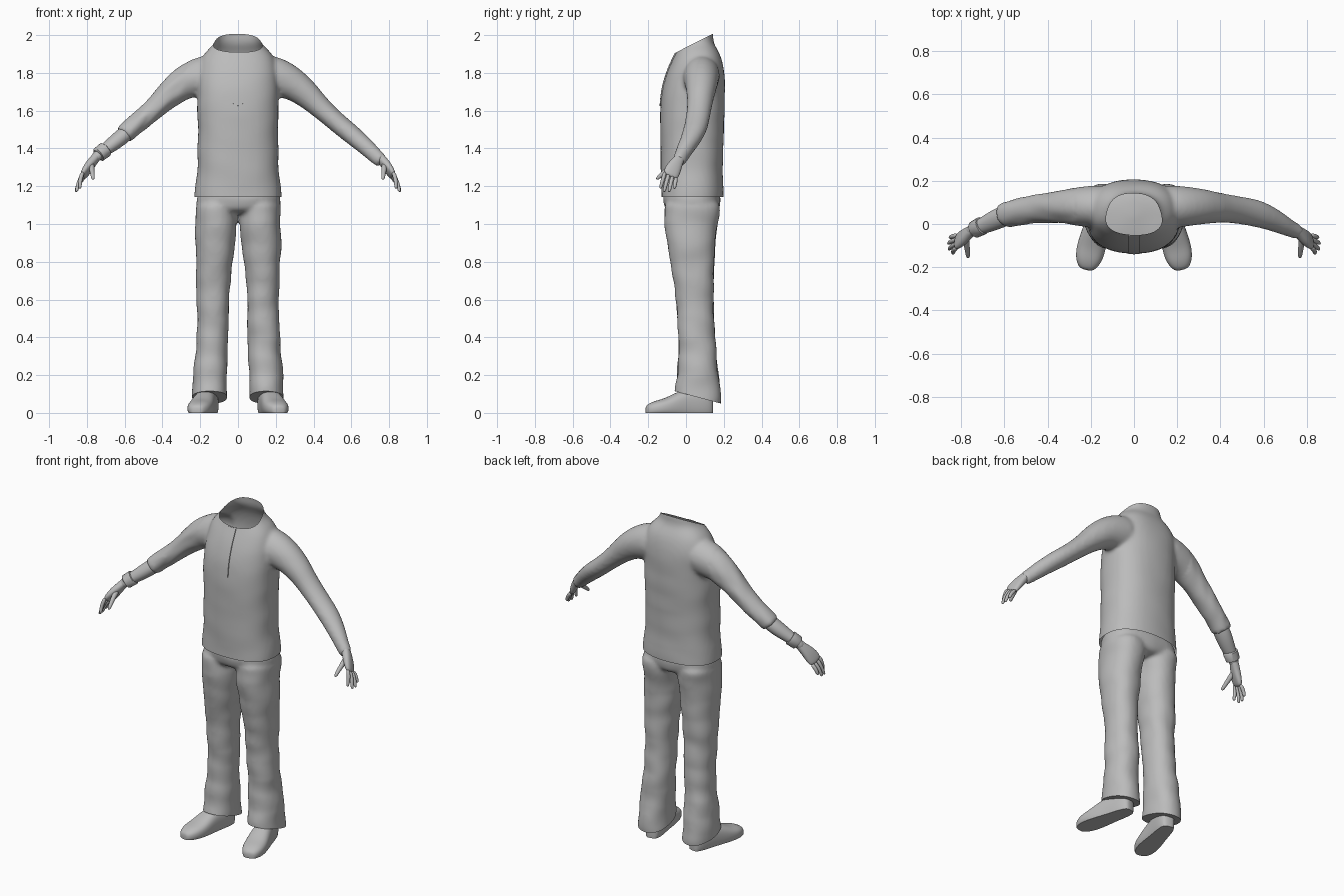
import bpy, bmesh, math
from mathutils import Vector, noise

if "Cube" in bpy.data.objects:
    bpy.data.objects.remove(bpy.data.objects["Cube"])

grey = bpy.data.materials.new("plain_grey")
grey.use_nodes = True
GREY = (0.5, 0.5, 0.5, 1)
grey.diffuse_color = GREY
grey.node_tree.nodes["Principled BSDF"].inputs["Base Color"].default_value = GREY


def finish(name, bm):
    bmesh.ops.recalc_face_normals(bm, faces=bm.faces)
    mesh = bpy.data.meshes.new(name)
    bm.to_mesh(mesh)
    bm.free()
    mesh.materials.append(grey)
    mesh.polygons.foreach_set("use_smooth", [True] * len(mesh.polygons))
    obj = bpy.data.objects.new(name, mesh)
    bpy.context.collection.objects.link(obj)
    return obj


def loft(bm, rings, power=2.0, sides=20):
    """Skin a closed tube through (centre, u axis, v axis) rings."""
    loops = []
    for c, u, v in rings:
        loop = []
        for i in range(sides):
            a = math.tau * i / sides
            x, y = math.cos(a), math.sin(a)
            x = math.copysign(abs(x) ** (2 / power), x)
            y = math.copysign(abs(y) ** (2 / power), y)
            loop.append(bm.verts.new(c + u * x + v * y))
        loops.append(loop)
    for a, b in zip(loops, loops[1:]):
        for i in range(sides):
            j = (i + 1) % sides
            bm.faces.new((a[i], a[j], b[j], b[i]))
    bm.faces.new(loops[0][::-1])
    bm.faces.new(loops[-1])


def stack(bm, sections, power, side=1):
    """Upright loft from (z, x, y, half width, half depth)."""
    loft(bm, [(Vector((side * x, y, z)), Vector((rx, 0, 0)), Vector((0, ry, 0)))
              for z, x, y, rx, ry in sections], power)


def limb(bm, points, mirror=1, across=None, sides=20, power=2.0):
    """Loft along a path of (x, y, z, half width, half thickness)."""
    centres = [Vector((p[0] * mirror, p[1], p[2])) for p in points]
    rings = []
    for i, p in enumerate(points):
        t = (centres[min(i + 1, len(points) - 1)] - centres[max(i - 1, 0)]).normalized()
        if across:
            w = Vector((across[0] * mirror, across[1], across[2]))
        else:
            w = t.cross(Vector((0, 0, 1)))
        u = (w - t * w.dot(t)).normalized()
        rings.append((centres[i], u * p[3], t.cross(u) * p[4]))
    loft(bm, rings, power, sides)


def apply(obj, kind, **settings):
    mod = obj.modifiers.new(kind.title(), kind)
    for key, value in settings.items():
        setattr(mod, key, value)
    bpy.context.view_layer.objects.active = obj
    bpy.ops.object.modifier_apply(modifier=mod.name)


def fuse(obj):
    """Melt overlapping lofts into one smooth cloth skin."""
    apply(obj, "SUBSURF", levels=2)
    apply(obj, "REMESH", mode="VOXEL", voxel_size=0.011, use_smooth_shade=True)
    apply(obj, "SMOOTH", factor=0.5, iterations=7)


def edit(obj, cuts=(), crease=None):
    """Push creases into the cloth, then slice it open along planes."""
    bm = bmesh.new()
    bm.from_mesh(obj.data)
    if crease:
        bm.normal_update()
        moves = [(v, v.normal * crease(v.co)) for v in bm.verts]
        for v, d in moves:
            v.co += d
    for point, normal, fill in cuts:
        cut = bmesh.ops.bisect_plane(bm, geom=bm.verts[:] + bm.edges[:] + bm.faces[:],
                                     plane_co=point, plane_no=normal, clear_outer=True)
        if fill:
            edges = [e for e in cut["geom_cut"] if isinstance(e, bmesh.types.BMEdge)]
            for f in bmesh.ops.holes_fill(bm, edges=edges, sides=0)["faces"]:
                f.smooth = False
    bm.to_mesh(obj.data)
    bm.free()


def sharpen(obj):
    bpy.ops.object.select_all(action="DESELECT")
    obj.select_set(True)
    bpy.context.view_layer.objects.active = obj
    bpy.ops.object.shade_smooth_by_angle(angle=math.radians(45))


# Shirt: body, full left sleeve, rolled right sleeve
bm = bmesh.new()
stack(bm, [(1.06, 0, .033, .236, .164), (1.14, 0, .033, .236, .166),
           (1.22, 0, .032, .226, .167), (1.3, 0, .03, .215, .167),
           (1.45, 0, .031, .215, .17), (1.6, 0, .033, .218, .173),
           (1.7, 0, .037, .218, .17), (1.8, 0, .052, .215, .157),
           (1.87, 0, .06, .205, .132), (1.92, 0, .063, .165, .108),
           (1.95, 0, .057, .13, .094), (1.98, 0, .055, .116, .088),
           (2.06, 0, .055, .112, .088)], 2.4)
sleeve = [(.08, .08, 1.8, .1, .1), (.2, .08, 1.78, .1, .115),
          (.3, .082, 1.745, .084, .086), (.4, .075, 1.65, .068, .064),
          (.5, .065, 1.56, .066, .054), (.6, .04, 1.475, .06, .05)]
limb(bm, sleeve + [(.7, -.01, 1.388, .046, .046), (.755, -.037, 1.338, .036, .04),
                   (.765, -.041, 1.33, .034, .038)])
limb(bm, sleeve + [(.605, .038, 1.47, .06, .05)], mirror=-1)
shirt = finish("shirt", bm)
fuse(shirt)


def shirt_crease(co):
    if co.x < -0.27:
        return 0.006 * math.sin((co.x * 0.75 - co.z * 0.65) * 75) * noise.noise(co * 9)
    return 0.004 * noise.noise(Vector((co.x * 5, co.y * 5, co.z * 9)))


edit(shirt, [(Vector((0, 0, 1.142)), Vector((0, 0, -1)), False),
             (Vector((0, -.03, 1.92)), Vector((0, -.45, .89)), False)], shirt_crease)

# Placket laid on the chest
bm = bmesh.new()
bmesh.ops.create_grid(bm, x_segments=4, y_segments=24, size=1)
for v in bm.verts:
    tip = 0.012 * abs(v.co.x) if v.co.y < -0.99 else 0
    v.co = Vector((v.co.x * .026, -.4, 1.765 + v.co.y * .14 + tip))
placket = finish("shirt_placket", bm)
apply(placket, "SHRINKWRAP", target=shirt, wrap_method="PROJECT", use_project_y=True,
      use_positive_direction=True, wrap_mode="ABOVE_SURFACE", offset=0.003)
apply(placket, "SOLIDIFY", thickness=0.006, offset=0)
sharpen(placket)

# Trousers: hips and two legs
bm = bmesh.new()
stack(bm, [(1.2, 0, .033, .218, .152), (1.13, 0, .033, .226, .158),
           (1.08, 0, .033, .222, .15), (1.05, 0, .033, .2, .12)], 2.4)
for side in (-1, 1):
    stack(bm, [(1.13, .115, .033, .105, .15), (1.08, .115, .035, .111, .152),
               (1.0, .117, .025, .111, .142), (.9, .12, .027, .106, .128),
               (.8, .128, .035, .099, .118), (.6, .133, .046, .085, .098),
               (.4, .135, .058, .085, .096), (.25, .145, .063, .088, .105),
               (.15, .15, .062, .092, .118), (.08, .15, .06, .093, .126),
               (-.02, .15, .06, .093, .126)], 2.2, side)
trousers = finish("trousers", bm)
fuse(trousers)
edit(trousers, [(Vector((0, .06, .083)), Vector((0, -.26, -.97)), True)],
     lambda co: 0.008 * noise.noise(Vector((co.x * 7, co.y * 7, co.z * 10))))
sharpen(trousers)

# Shoes, splayed outward: (distance from toe, half width, height)
profile = [(0, .022, .03), (.012, .042, .046), (.05, .062, .064), (.1, .068, .075),
           (.16, .064, .105), (.22, .056, .13), (.3, .052, .13), (.35, .042, .11),
           (.365, .022, .08)]
for side, label in ((-1, "right"), (1, "left")):
    bm = bmesh.new()
    toe, heel = Vector((side * .222, -.213, 0)), Vector((side * .135, .155, 0))
    axis = (heel - toe).normalized()
    across = axis.cross(Vector((0, 0, 1)))
    loft(bm, [(toe + axis * d + Vector((0, 0, h * .36)), across * w, Vector((0, 0, h * .64)))
              for d, w, h in profile], 2.5)
    shoe = finish(label + "_shoe", bm)
    apply(shoe, "SUBSURF", levels=2)
    edit(shoe, [(Vector(), Vector((0, 0, -1)), True)])
    sharpen(shoe)

# Hands: palm, four fingers and a thumb
spread = Vector((.1, -.85, .47)).normalized()
knuckle = Vector((.817, -.08, 1.262))
tips = [(.034, (.838, -.136, 1.187)), (.012, (.857, -.117, 1.17)),
        (-.011, (.86, -.09, 1.17)), (-.032, (.853, -.062, 1.187))]
for side, label in ((-1, "right"), (1, "left")):
    bm = bmesh.new()
    limb(bm, [(.735, -.02, 1.375, .026, .024), (.758, -.036, 1.345, .028, .024),
              (.785, -.058, 1.31, .04, .025), (.808, -.075, 1.275, .046, .02),
              (.824, -.085, 1.248, .04, .014)], side, spread, 12, 2.4)
    for offset, tip in tips:
        base, end = knuckle + spread * offset, Vector(tip)
        bend = base.lerp(end, .5) + Vector((.007, 0, .003))
        limb(bm, [(*base, .012, .013), (*bend, .0115, .012), (*base.lerp(end, .88), .01, .01),
                  (*end, .006, .006)], side, spread, 8)
    limb(bm, [(.775, -.05, 1.325, .016, .018), (.775, -.09, 1.295, .016, .017),
              (.77, -.125, 1.265, .0125, .013), (.768, -.148, 1.245, .011, .011),
              (.767, -.156, 1.236, .006, .006)], side, (1, 0, 0), 8)
    hand = finish(label + "_hand", bm)
    hand.modifiers.new("Soften", "SUBSURF").levels = 2
    hand.modifiers["Soften"].render_levels = 2

# Bare right forearm and its wristband
bm = bmesh.new()
limb(bm, [(.55, .055, 1.515, .045, .04), (.62, .03, 1.458, .05, .044),
          (.68, 0, 1.41, .042, .037), (.74, -.025, 1.368, .03, .028),
          (.765, -.04, 1.338, .027, .024)], -1)
forearm = finish("right_forearm", bm)
apply(forearm, "SUBSURF", levels=2)
bm = bmesh.new()
limb(bm, [(.7, -.006, 1.397, .036, .036), (.703, -.008, 1.394, .043, .042),
          (.738, -.026, 1.367, .04, .04), (.741, -.028, 1.364, .033, .033)], -1)
band = finish("right_wristband", bm)
sharpen(band)
